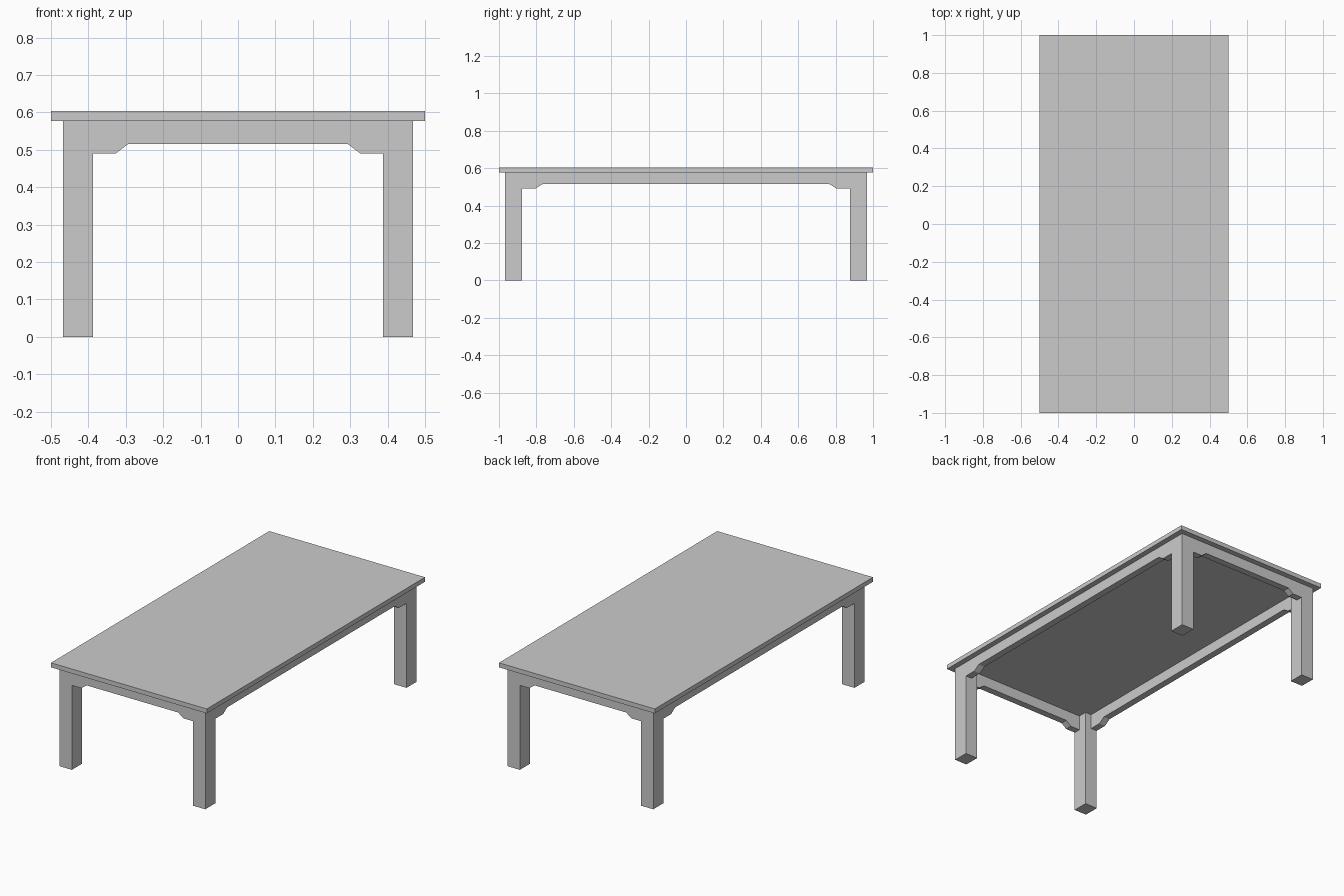
import bpy, bmesh

if "Cube" in bpy.data.objects:
    bpy.data.objects.remove(bpy.data.objects["Cube"])

TOP, UNDER = 0.603, 0.577      # tabletop upper and lower faces
APRON, BRACKET = 0.515, 0.49   # apron underside, bracket underside
LX, LY = 0.468, 0.968          # outer faces of the legs
WX, WY = 0.08, 0.092           # leg section
T = 0.04                       # apron thickness


def finish(name, bm):
    bmesh.ops.recalc_face_normals(bm, faces=bm.faces)
    me = bpy.data.meshes.new(name)
    bm.to_mesh(me)
    bm.free()
    ob = bpy.data.objects.new(name, me)
    bpy.context.collection.objects.link(ob)
    return ob


def box(name, lo, hi):
    bm = bmesh.new()
    bmesh.ops.create_cube(bm, size=1)
    for v in bm.verts:
        v.co = [hi[i] if v.co[i] > 0 else lo[i] for i in range(3)]
    return finish(name, bm)


def apron(name, axis, side, end, flat, slope, outer):
    # Bracketed profile, extruded inwards from the outer leg face
    half = [(end, UNDER), (end, BRACKET), (flat, BRACKET), (slope, APRON)]
    profile = half + [(-a, z) for a, z in reversed(half)]
    bm = bmesh.new()

    def point(a, z, d):
        return (a, side * d, z) if axis == 'x' else (side * d, a, z)

    rings = [[bm.verts.new(point(a, z, d)) for a, z in profile]
             for d in (outer, outer - T)]
    n = len(profile)
    for ring in rings:
        bm.faces.new(ring)
    for i in range(n):
        j = (i + 1) % n
        bm.faces.new((rings[0][i], rings[0][j], rings[1][j], rings[1][i]))
    return finish(name, bm)


# Tabletop
box("tabletop", (-0.5, -1, UNDER), (0.5, 1, TOP))

# Legs at the four corners
for sx, nx in ((-1, "left"), (1, "right")):
    for sy, ny in ((-1, "front"), (1, "back")):
        xs = sorted((sx * LX, sx * (LX - WX)))
        ys = sorted((sy * LY, sy * (LY - WY)))
        box(f"{ny}_{nx}_leg", (xs[0], ys[0], 0), (xs[1], ys[1], UNDER))

# Aprons with corner brackets, flush with the legs
for s, n in ((-1, "front"), (1, "back")):
    apron(f"{n}_apron", 'x', s, LX - WX, 0.327, 0.294, LY)
for s, n in ((-1, "left"), (1, "right")):
    apron(f"{n}_apron", 'y', s, LY - WY, 0.805, 0.767, LX)
